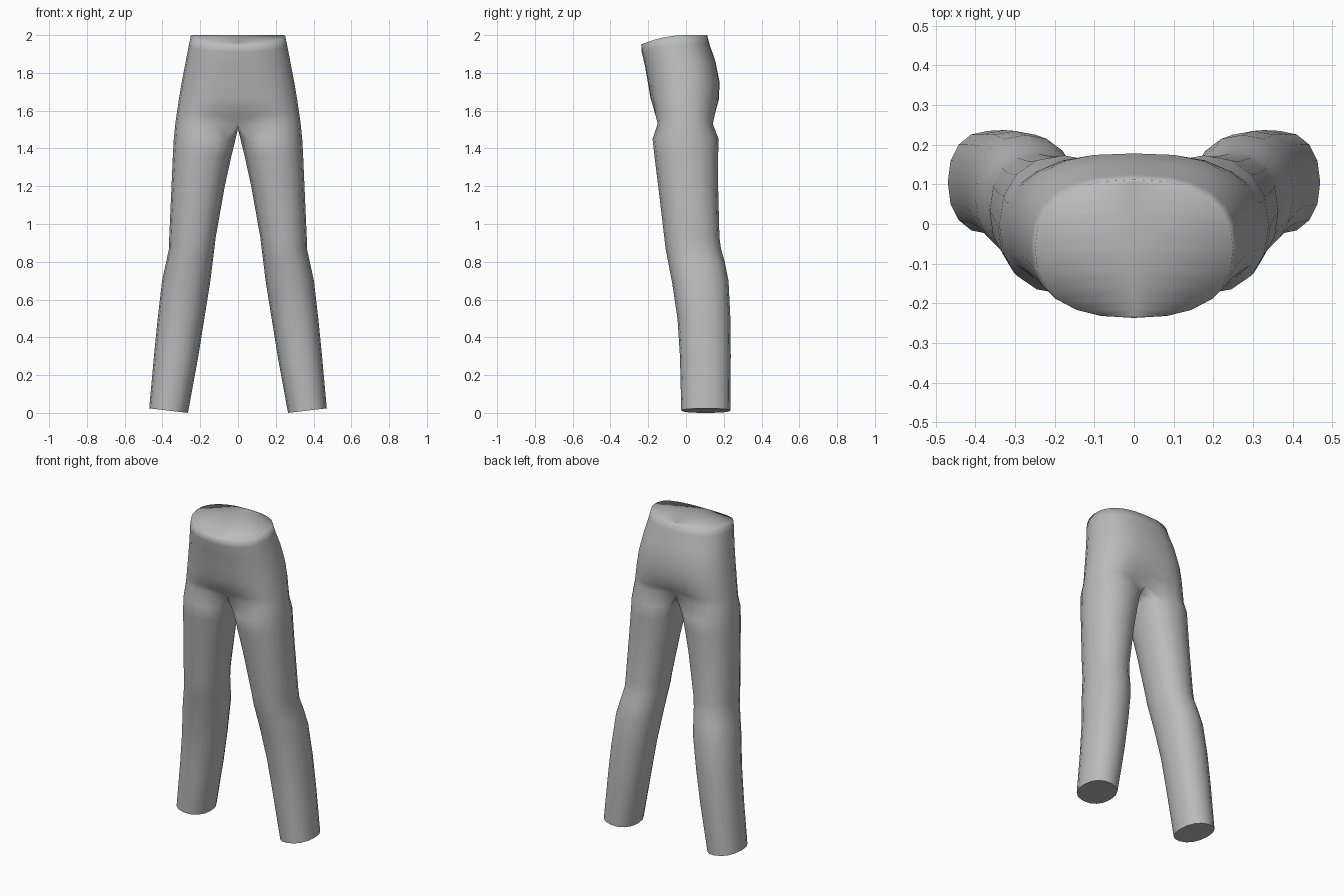
import bpy, bmesh
from math import sin, cos, radians, copysign

cube = bpy.data.objects.get("Cube")
if cube:
    bpy.data.objects.remove(cube)

fabric = bpy.data.materials.new("grey fabric")
fabric.use_nodes = True
grey = (0.5, 0.5, 0.5, 1)
fabric.diffuse_color = grey
fabric.node_tree.nodes["Principled BSDF"].inputs["Base Color"].default_value = grey

# Leg sections: height, inner x, outer x, front y, back y
LEG = [(0, .265, .47, -.025, .235), (.3, .21, .445, -.032, .237),
       (.5, .178, .425, -.045, .235), (.7, .146, .402, -.075, .225),
       (.8, .134, .38, -.095, .205), (.87, .125, .365, -.108, .185),
       (.93, .118, .364, -.115, .177), (1.2, .07, .352, -.147, .17),
       (1.36, .035, .345, -.167, .17), (1.45, .013, .34, -.177, .173)]
# Hip sections: height, half width, front y, back y, dent at the middle
HIP = [(1.53, .332, -.186, .178, .4), (1.58, .325, -.19, .18, .17),
       (1.66, .313, -.198, .185, .06), (1.75, .298, -.208, .184, .03),
       (1.86, .277, -.222, .16, .02), (1.95, .26, -.235, .125, 0),
       (2.0, .25, -.237, .112, 0)]
ARC, INNER = 13, 3            # points on the outer arc and inside the thigh
STEPS = [2 * i / (ARC - 1) - 1 for i in range(ARC)]


def power(v, p):
    return copysign(abs(v) ** p, v)


def leg_ring(bm, z, xi, xo, yf, yb):
    cx, rx, cy, ry = (xi + xo) / 2, (xo - xi) / 2, (yf + yb) / 2, (yb - yf) / 2
    ring = []
    for i in range(ARC + INNER):
        a = radians(-135 + 270 * i / (ARC - 1))
        c, s = power(cos(a), .9), power(sin(a), .9)
        lift = .012 * (c + 1) if z == 0 else 0
        ring.append(bm.verts.new((cx + rx * c, cy + ry * s, z + lift)))
    return ring


def hip_ring(bm, z, w, yf, yb, dent):
    cy, ry = (yf + yb) / 2, (yb - yf) / 2
    ring = []
    for t in STEPS:
        c, s = cos(radians(90 * t)), sin(radians(90 * t))
        y = cy + ry * power(s, .85) * (1 - dent * abs(s) ** 10)
        x = 0 if abs(t) == 1 else w * abs(c) ** .8
        # The waistband dips towards the front
        dip = .05 * max(0, -y / .237) ** 2 * max(0, (z - 1.75) / .25)
        ring.append(bm.verts.new((x, y, z - dip)))
    return ring


def bridge(bm, a, b, closed):
    n = len(a)
    for i in range(n if closed else n - 1):
        j = (i + 1) % n
        bm.faces.new((a[i], a[j], b[j], b[i]))


bm = bmesh.new()
legs = [leg_ring(bm, *row) for row in LEG]
hips = [hip_ring(bm, *row) for row in HIP]

# Crotch seam runs from back to front along the middle
back, front = hips[0][-1].co, hips[0][0].co
seam = []
for k in range(1, INNER + 1):
    p = back.lerp(front, k / (INNER + 1))
    seam.append(bm.verts.new((0, p.y, 1.505)))

for a, b in zip(legs, legs[1:]):
    bridge(bm, a, b, True)
bridge(bm, legs[-1], hips[0] + seam, True)
for a, b in zip(hips, hips[1:]):
    bridge(bm, a, b, False)
hem = bm.faces.new(list(reversed(legs[0])))

# Waist cap, in strips from the rim to the middle line
rim = hips[-1]
mid = [rim[0]] + [bm.verts.new((0, v.co.y, v.co.z)) for v in rim[1:-1]] + [rim[-1]]
for i in range(ARC - 1):
    corners = [rim[i], rim[i + 1], mid[i + 1], mid[i]]
    bm.faces.new(list(dict.fromkeys(corners)))

for f in bm.faces:
    f.smooth = f is not hem
for e in hem.edges:
    e.smooth = False

# Mirror to the other side and weld the middle
geom = bm.verts[:] + bm.edges[:] + bm.faces[:]
bmesh.ops.mirror(bm, geom=geom, axis='X', merge_dist=.0005)
bmesh.ops.remove_doubles(bm, verts=bm.verts[:], dist=.0005)
bmesh.ops.recalc_face_normals(bm, faces=bm.faces[:])
for e in bm.edges:
    if all(v.co.z < .03 for v in e.verts):
        e.smooth = False

mesh = bpy.data.meshes.new("trousers")
bm.to_mesh(mesh)
bm.free()
mesh.materials.append(fabric)
trousers = bpy.data.objects.new("trousers", mesh)
bpy.context.collection.objects.link(trousers)
